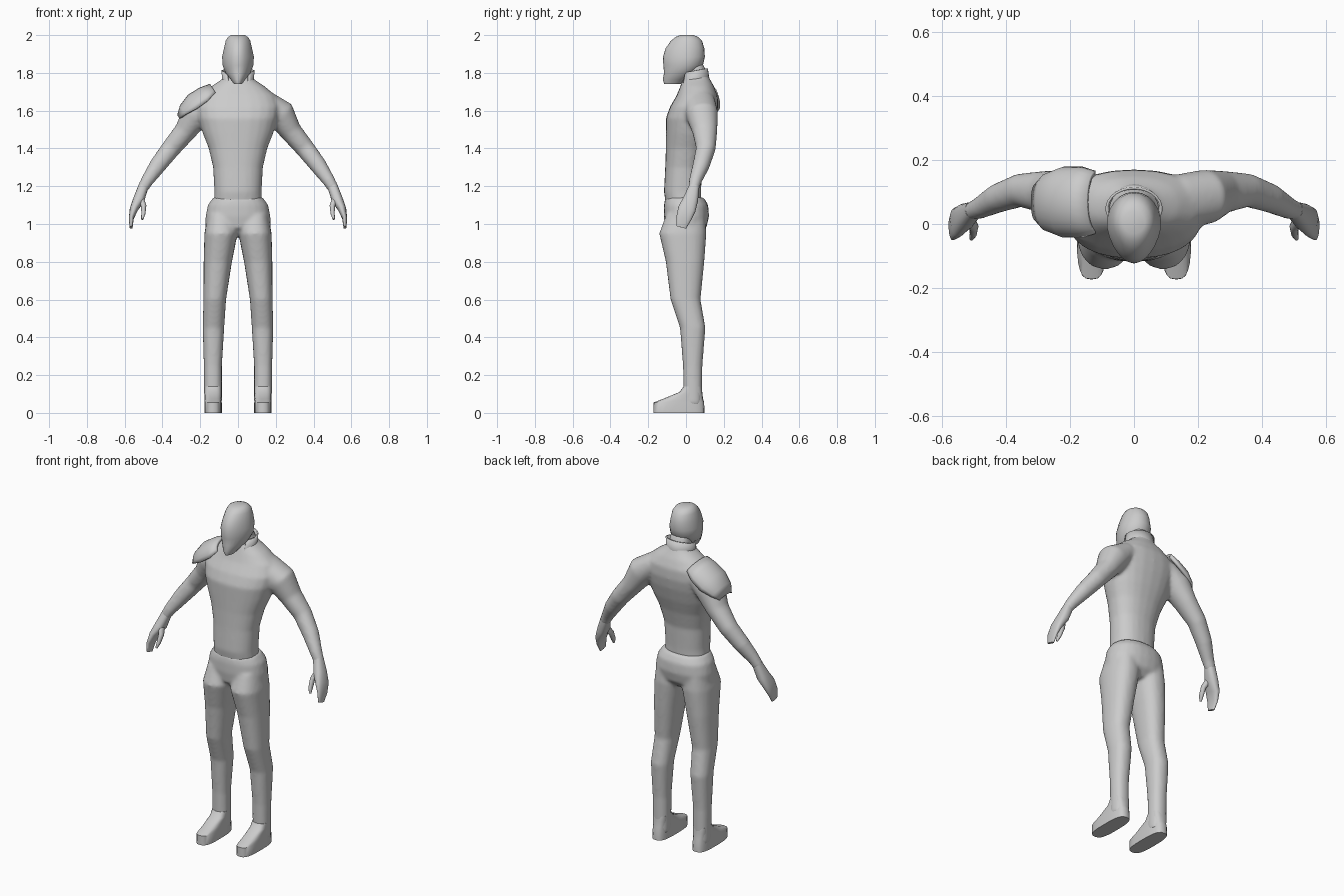
import bpy, bmesh
from math import sin, cos, pi, radians
from mathutils import Vector

if "Cube" in bpy.data.objects:
    bpy.data.objects.remove(bpy.data.objects["Cube"])

Y = Vector((0, 1, 0))


def ring(c, u, v, e=2.3, n=24):
    """Superellipse cross-section around c with half axes u and v."""
    pts = []
    for i in range(n):
        a = 2 * pi * i / n
        ca, sa = cos(a), sin(a)
        pts.append(c + u * (abs(ca) ** (2 / e)) * (1 if ca > 0 else -1)
                   + v * (abs(sa) ** (2 / e)) * (1 if sa > 0 else -1))
    return pts


def column(rows, side=1, e=2.3):
    """Upright tube; rows are z, centre x, half width, front y, back y."""
    return [ring(Vector((side * x, (f + b) / 2, z)), Vector((w, 0, 0)),
                 Vector((0, (b - f) / 2, 0)), e) for z, x, w, f, b in rows]


def limb(rows, side=1, e=2.1):
    """Tube along a path; rows are x, y, z, radius sideways, radius in depth."""
    cs = [Vector((side * r[0], r[1], r[2])) for r in rows]
    out = []
    for i, r in enumerate(rows):
        t = (cs[min(i + 1, len(cs) - 1)] - cs[max(i - 1, 0)]).normalized()
        u = t.cross(Y).normalized()
        v = u.cross(t).normalized()
        out.append(ring(cs[i], u * r[3], v * r[4], e))
    return out


def finish(name, bm, angle=40):
    bmesh.ops.recalc_face_normals(bm, faces=bm.faces)
    me = bpy.data.meshes.new(name)
    bm.to_mesh(me)
    bm.free()
    ob = bpy.data.objects.new(name, me)
    bpy.context.collection.objects.link(ob)
    bpy.ops.object.select_all(action='DESELECT')
    ob.select_set(True)
    bpy.context.view_layer.objects.active = ob
    bpy.ops.object.shade_smooth_by_angle(angle=radians(angle))
    return ob


def loft(name, tubes, blend=False):
    """Skin closed tubes; blend fuses them into one smooth surface."""
    bm = bmesh.new()
    for rings in tubes:
        vs = [[bm.verts.new(p) for p in r] for r in rings]
        n = len(vs[0])
        for a, b in zip(vs, vs[1:]):
            for i in range(n):
                j = (i + 1) % n
                bm.faces.new((a[i], a[j], b[j], b[i]))
        bm.faces.new(vs[0][::-1])
        bm.faces.new(vs[-1])
    ob = finish(name, bm)
    if blend:
        m = ob.modifiers.new("fuse", 'REMESH')
        m.mode = 'VOXEL'
        m.voxel_size = 0.01
        m.use_smooth_shade = True
        s = ob.modifiers.new("soften", 'SMOOTH')
        s.factor = 0.5
        s.iterations = 6
    return ob


def sheet(name, rows, thickness):
    """Open grid of points given thickness."""
    bm = bmesh.new()
    vs = [[bm.verts.new(p) for p in r] for r in rows]
    for a, b in zip(vs, vs[1:]):
        for i in range(len(a) - 1):
            bm.faces.new((a[i], a[i + 1], b[i + 1], b[i]))
    ob = finish(name, bm)
    m = ob.modifiers.new("thickness", 'SOLIDIFY')
    m.thickness = thickness
    m.offset = 0
    return ob


# Upper body: torso with neck, and both arms
torso = column([
    (1.06, 0, .130, -.100, .080), (1.17, 0, .125, -.117, .080),
    (1.30, 0, .132, -.110, .085), (1.40, 0, .155, -.107, .110),
    (1.48, 0, .187, -.107, .138), (1.56, 0, .212, -.107, .160),
    (1.62, 0, .222, -.085, .170), (1.68, 0, .200, -.050, .168),
    (1.73, 0, .140, -.030, .148), (1.77, 0, .080, -.015, .125),
    (1.80, 0, .060, .000, .110), (1.85, 0, .055, .000, .090)])
arm = [(.14, .07, 1.645, .065, .085), (.225, .085, 1.58, .080, .085),
       (.28, .100, 1.49, .058, .066), (.355, .105, 1.40, .051, .052),
       (.425, .080, 1.31, .045, .045), (.480, .050, 1.23, .034, .034),
       (.510, .038, 1.18, .028, .028)]
loft("upper_body", [torso] + [limb(arm, s) for s in (-1, 1)], True)

# Trousers: pelvis and both legs
pelvis = column([
    (1.14, 0, .132, -.110, .095), (1.10, 0, .160, -.117, .118),
    (1.04, 0, .172, -.118, .122), (.98, 0, .172, -.110, .108),
    (.94, 0, .090, -.060, .070)])
leg = [(1.05, .090, .070, -.105, .100), (.95, .090, .088, -.142, .108),
       (.80, .107, .075, -.107, .097), (.60, .123, .060, -.082, .077),
       (.45, .130, .057, -.032, .103), (.25, .133, .048, -.016, .087),
       (.04, .132, .047, -.012, .085)]
loft("trousers", [pelvis] + [column(leg, s) for s in (-1, 1)], True)

# Shoes and hands
shoe = [(0, .132, .046, -.173, .098), (.055, .132, .046, -.172, .096),
        (.075, .132, .044, -.120, .090), (.11, .132, .045, -.035, .086),
        (.14, .132, .045, -.012, .082)]
palm = [(.500, .043, 1.20, .027, .027), (.525, .025, 1.13, .030, .040),
        (.551, .005, 1.08, .022, .047), (.565, -.012, 1.03, .013, .040),
        (.566, -.025, .982, .008, .026)]
thumb = [(.520, .020, 1.14, .020, .020), (.499, -.010, 1.095, .014, .017),
         (.501, -.030, 1.055, .011, .014), (.507, -.045, 1.025, .006, .007)]
for s, label in ((-1, "right"), (1, "left")):
    loft(label + "_shoe", [column(shoe, s, 3)])
    loft(label + "_hand", [limb(palm, s, 2.4), limb(thumb, s)])

# Head, narrowing towards the face
head = column([
    (1.74, 0, .024, -.115, -.030), (1.765, 0, .044, -.123, .000),
    (1.80, 0, .070, -.116, .050), (1.84, 0, .084, -.120, .090),
    (1.885, 0, .086, -.122, .100), (1.93, 0, .075, -.108, .097),
    (1.97, 0, .065, -.080, .085), (1.99, 0, .053, -.055, .065),
    (2.0, 0, .035, -.030, .040)], e=2.1)
for r in head:
    for p in r:
        p.x *= 1 + 2 * min(p.y, 0)
loft("head", [head])

# Upright collar, open at the front
angles = [radians(a) for a in range(-140, 141, 14)]
sheet("collar", [
    [Vector((.095 * sin(a), .040 + .092 * cos(a), 1.705 + .025 * cos(a))) for a in angles],
    [Vector((.080 * sin(a), .045 + .073 * cos(a), 1.765 + .015 * cos(a))) for a in angles],
    [Vector((.085 * sin(a), .048 + .064 * cos(a), 1.812 + .012 * cos(a))) for a in angles],
], .008)

# Shoulder guard on one side: stations are x, top z, half depth, droop
guard = [(-.145, 1.735, .090, .050), (-.200, 1.715, .103, .080),
         (-.260, 1.678, .103, .085), (-.300, 1.625, .082, .055),
         (-.314, 1.575, .050, .020)]
arc = [radians(a) for a in range(-90, 91, 15)]
sheet("shoulder_guard", [
    [Vector((x + .5 * d * (1 - cos(a)), .068 + w * sin(a), z - .8 * d * (1 - cos(a))))
     for a in arc] for x, z, w, d in guard], .016)
